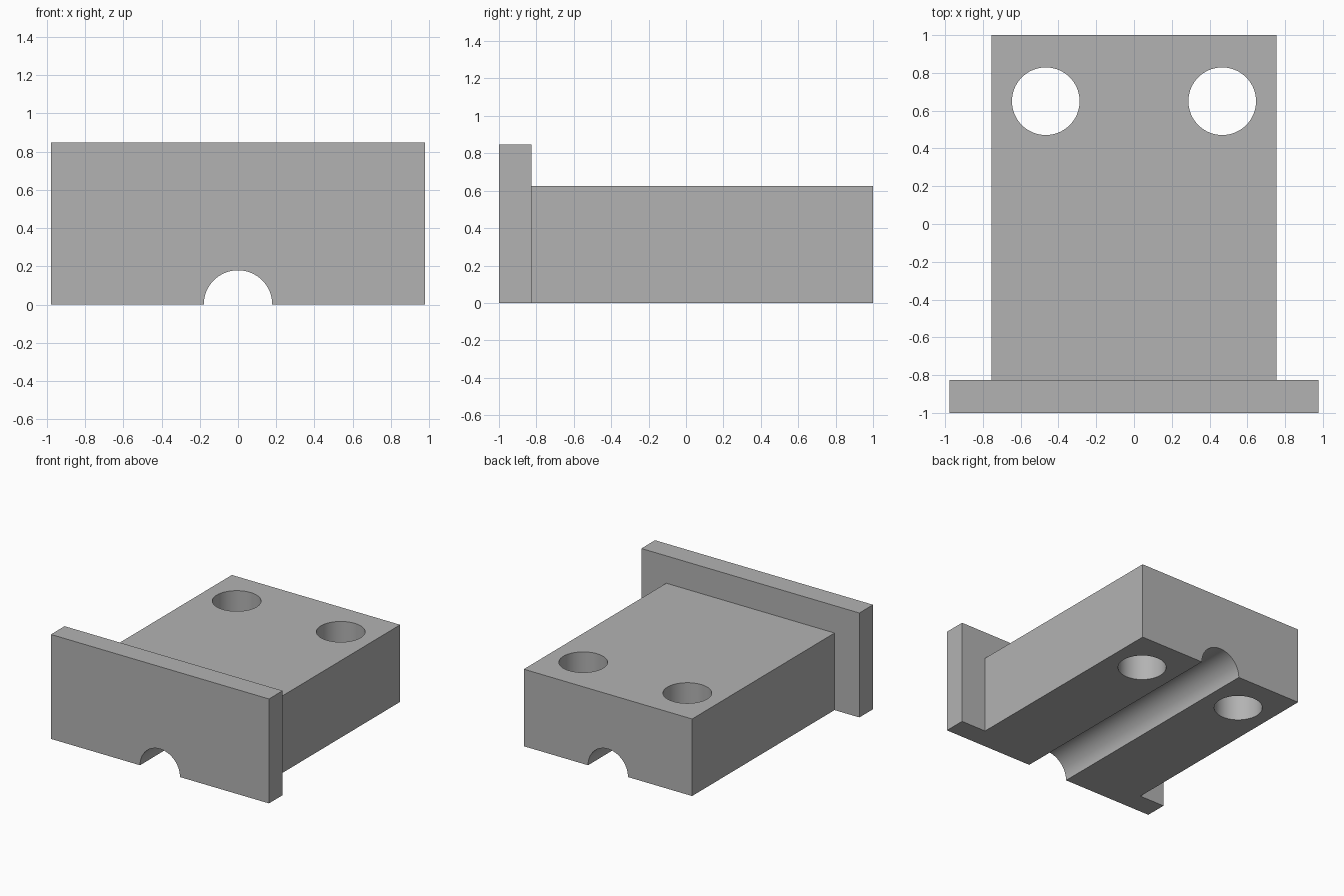
import bpy
import math

start_cube = bpy.data.objects.get("Cube")
if start_cube:
    bpy.data.objects.remove(start_cube, do_unlink=True)

PLATE_BACK = -0.825
HOLE_X, HOLE_Y = 0.467, 0.65
RADIUS = 0.179

grey = bpy.data.materials.new("light grey")
grey.use_nodes = True
colour = (0.45, 0.45, 0.45, 1)
grey.diffuse_color = colour
grey.node_tree.nodes["Principled BSDF"].inputs["Base Color"].default_value = colour


def box(name, low, high):
    centre = [(a + b) / 2 for a, b in zip(low, high)]
    bpy.ops.mesh.primitive_cube_add(size=1, location=centre)
    ob = bpy.context.object
    ob.name = name
    ob.scale = [b - a for a, b in zip(low, high)]
    bpy.ops.object.transform_apply(location=True, rotation=False, scale=True)
    ob.data.materials.append(grey)
    return ob


def rod(name, location, rotation=(0, 0, 0)):
    bpy.ops.mesh.primitive_cylinder_add(vertices=96, radius=RADIUS, depth=3,
                                        location=location, rotation=rotation)
    ob = bpy.context.object
    ob.name = name
    ob.hide_render = True
    ob.data.materials.append(grey)
    return ob


def combine(target, other, operation):
    """Apply a boolean and remove the helper object."""
    mod = target.modifiers.new(operation.lower(), "BOOLEAN")
    mod.operation = operation
    mod.solver = "EXACT"
    mod.object = other
    bpy.ops.object.select_all(action="DESELECT")
    bpy.context.view_layer.objects.active = target
    target.select_set(True)
    bpy.ops.object.modifier_apply(modifier=mod.name)
    bpy.data.objects.remove(other, do_unlink=True)


# Main block joined to the wider, taller front plate
body = box("flanged_block", (-0.755, -0.9, 0), (0.755, 1, 0.625))
plate = box("front_plate", (-0.978, -1, 0), (0.978, PLATE_BACK, 0.847))
combine(body, plate, "UNION")

# Half-round groove along the underside
combine(body, rod("groove_cutter", (0, 0, 0.001), (math.pi / 2, 0, 0)), "DIFFERENCE")

# Two vertical through holes near the back
for side in (-1, 1):
    combine(body, rod("hole_cutter", (side * HOLE_X, HOLE_Y, 0.3)), "DIFFERENCE")

bpy.ops.object.shade_smooth_by_angle(angle=math.radians(30))
